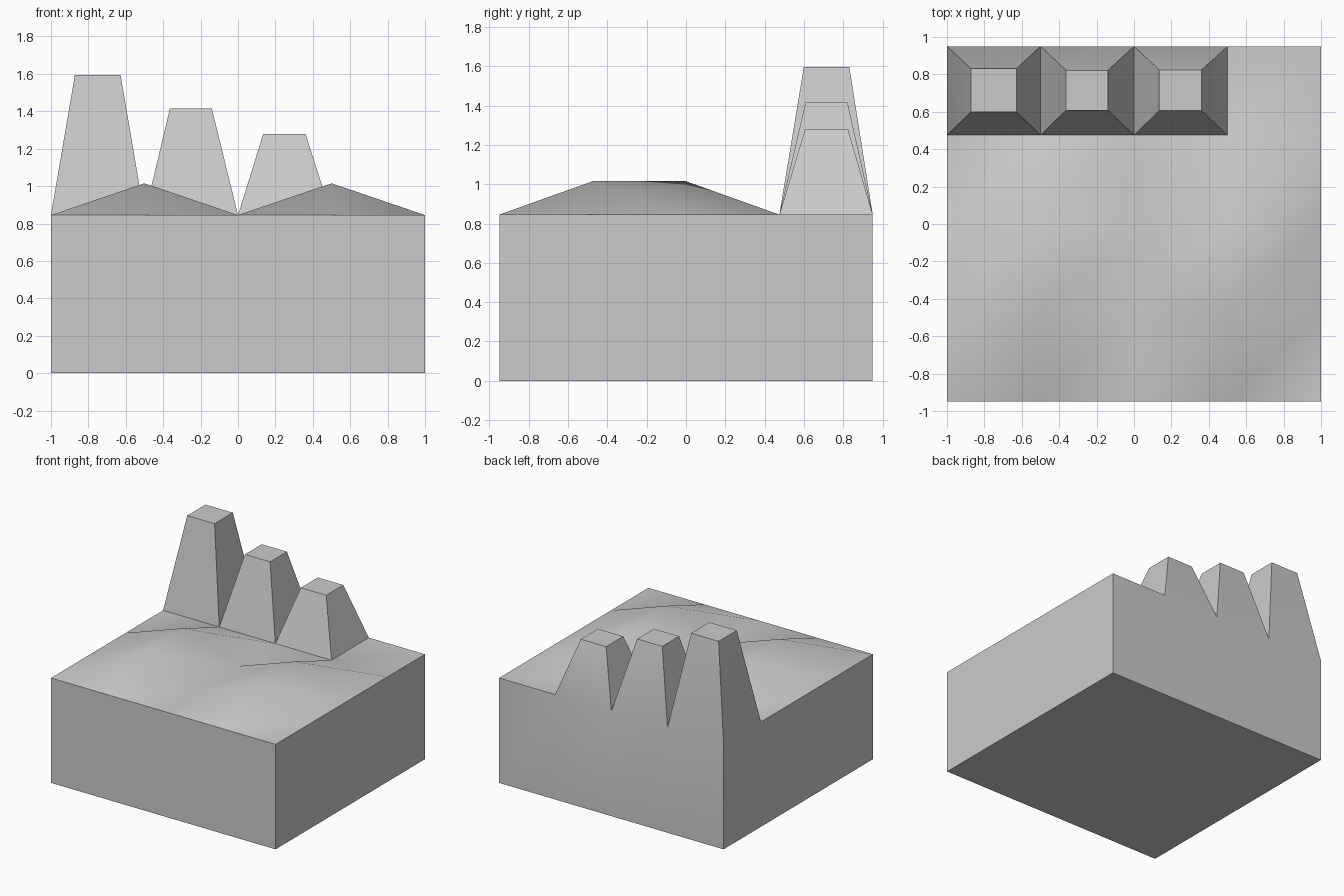
import bpy, bmesh, math

if "Cube" in bpy.data.objects:
    bpy.data.objects.remove(bpy.data.objects["Cube"])

BASE, PEAK, HALF_Y = 0.845, 1.015, 0.95
# tower tops: centre x, half width x, centre y, half depth y, height
TOWERS = [(-0.75, 0.122, 0.715, 0.116, 1.595),
          (-0.252, 0.112, 0.715, 0.107, 1.415),
          (0.248, 0.113, 0.715, 0.109, 1.28)]

bm = bmesh.new()

# ground: 4 x 4 grid
bmesh.ops.create_grid(bm, x_segments=4, y_segments=4, size=1)
for v in bm.verts:
    v.co.y *= HALF_Y
    v.co.z = BASE
ground = list(bm.faces)
rim = [e for e in bm.edges if e.is_boundary]

# side walls and underside
ext = bmesh.ops.extrude_edge_only(bm, edges=rim)["geom"]
for v in [g for g in ext if isinstance(g, bmesh.types.BMVert)]:
    v.co.z = 0
bmesh.ops.contextual_create(bm, geom=[g for g in ext if isinstance(g, bmesh.types.BMEdge)])

# tapered towers grown from three cells of the back row
back_row = sorted((f for f in ground if f.calc_center_median().y > 0.5),
                  key=lambda f: f.calc_center_median().x)
for cell, (cx, hx, cy, hy, top) in zip(back_row, TOWERS):
    ground.remove(cell)
    mid = cell.calc_center_median()
    cap = bmesh.ops.extrude_discrete_faces(bm, faces=[cell])["faces"][0]
    for v in cap.verts:
        v.co = (cx + math.copysign(hx, v.co.x - mid.x),
                cy + math.copysign(hy, v.co.y - mid.y), top)

# two low ridges
for v in bm.verts:
    if abs(v.co.z - BASE) < 1e-4 and abs(abs(v.co.x) - 0.5) < 0.01 and -0.6 < v.co.y < 0.1:
        v.co.z = PEAK

# split ground cells along one diagonal direction
for f in ground:
    corners = sorted(f.verts, key=lambda v: v.co.x + v.co.y)
    bmesh.utils.face_split(f, corners[0], corners[-1])

bmesh.ops.recalc_face_normals(bm, faces=bm.faces)
mesh = bpy.data.meshes.new("terrain_block")
bm.to_mesh(mesh)
bm.free()
block = bpy.data.objects.new("terrain_block_with_towers", mesh)
bpy.context.collection.objects.link(block)

# smooth hills, sharp block and tower edges
bpy.context.view_layer.objects.active = block
block.select_set(True)
bpy.ops.object.shade_smooth_by_angle(angle=math.radians(45))
